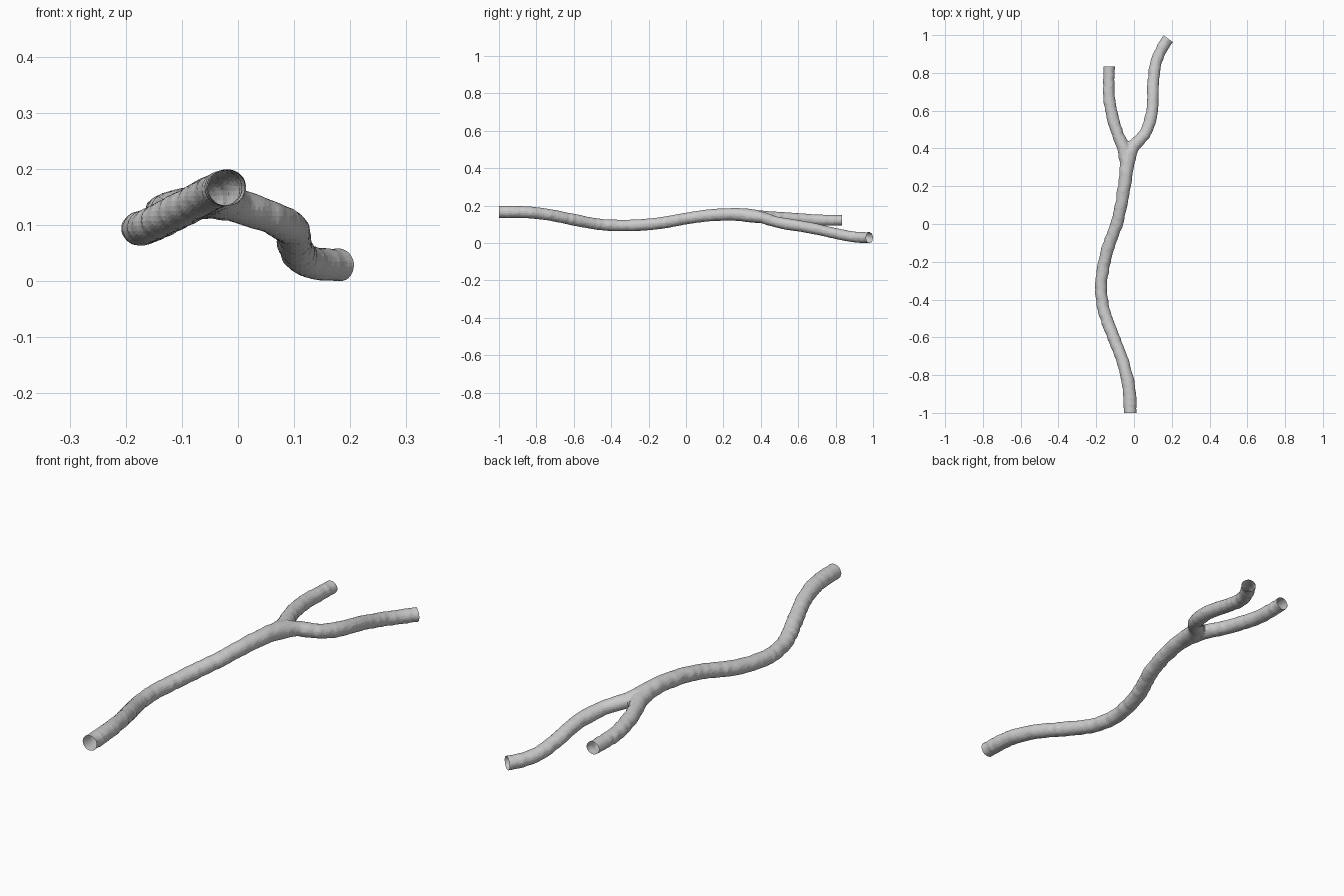
import bpy, bmesh, random
from math import cos, sin, tau
from mathutils import Vector

if "Cube" in bpy.data.objects:
    bpy.data.objects.remove(bpy.data.objects["Cube"])

random.seed(4)
SIDES = 12

def smooth_path(pts, step=0.018):
    """Catmull-Rom through (x, y, z, radius) points."""
    p = [Vector(q) for q in pts]
    p = [2 * p[0] - p[1]] + p + [2 * p[-1] - p[-2]]
    out = []
    for a, b, c, d in zip(p, p[1:], p[2:], p[3:]):
        n = max(2, round((c - b).length / step))
        for i in range(n):
            t = i / n
            out.append(0.5 * (2 * b + (c - a) * t + (2 * a - 5 * b + 4 * c - d) * t * t
                              + (3 * b - a - 3 * c + d) * t ** 3))
    return out + [p[-2]]

def add_tube(bm, pts):
    """Closed tube with slightly uneven rings."""
    path = smooth_path(pts)
    rings = []
    for i, q in enumerate(path):
        c = q.xyz
        t = (path[min(i + 1, len(path) - 1)].xyz - path[max(i - 1, 0)].xyz).normalized()
        side = t.cross(Vector((0, 0, 1))).normalized()
        up = side.cross(t)
        rx = q[3] * random.uniform(0.98, 1.09)
        rz = q[3] * random.uniform(0.96, 1.02)
        c = c + side * random.uniform(-0.002, 0.002)
        rings.append([bm.verts.new(c + side * rx * cos(tau * k / SIDES) + up * rz * sin(tau * k / SIDES))
                      for k in range(SIDES)])
    for a, b in zip(rings, rings[1:]):
        for k in range(SIDES):
            j = (k + 1) % SIDES
            bm.faces.new((a[k], a[j], b[j], b[k]))
    bm.faces.new(rings[0])
    bm.faces.new(rings[-1])

# Centre lines: trunk and two branches, run past the open ends
trunk = [(-.02, -1.05, .172, .034), (-.02, -.97, .172, .034), (-.03, -.85, .17, .033),
         (-.058, -.73, .156, .032), (-.108, -.6, .13, .032), (-.155, -.47, .106, .032),
         (-.174, -.36, .099, .032), (-.165, -.24, .102, .032), (-.138, -.13, .113, .032),
         (-.092, 0, .136, .032), (-.064, .12, .153, .033), (-.045, .25, .159, .035),
         (-.032, .34, .152, .037), (-.026, .385, .147, .035)]
left = [(-.038, .3, .154, .034), (-.055, .4, .148, .033), (-.088, .48, .143, .031),
        (-.113, .56, .138, .031), (-.131, .66, .131, .031), (-.133, .75, .127, .03),
        (-.131, .88, .127, .029)]
right = [(-.035, .31, .153, .034), (-.01, .4, .143, .033), (.04, .455, .126, .031),
         (.077, .52, .11, .031), (.096, .61, .096, .031), (.1, .71, .077, .03),
         (.108, .81, .054, .03), (.132, .9, .038, .03), (.178, .975, .034, .03),
         (.215, 1.02, .034, .03)]
bm = bmesh.new()
for line in (trunk, left, right):
    add_tube(bm, line)
bmesh.ops.recalc_face_normals(bm, faces=bm.faces)
mesh = bpy.data.meshes.new("forked_tube")
bm.to_mesh(mesh)
bm.free()
tube = bpy.data.objects.new("forked_tube", mesh)
bpy.context.collection.objects.link(tube)

# Fuse the three tubes into one skin
rm = tube.modifiers.new("fuse", 'REMESH')
rm.mode = 'VOXEL'
rm.voxel_size = 0.009
sm = tube.modifiers.new("soften", 'SMOOTH')
sm.factor = 0.4
sm.iterations = 2
fused = bpy.data.meshes.new_from_object(tube.evaluated_get(bpy.context.evaluated_depsgraph_get()))
tube.modifiers.clear()
tube.data = fused

# Cut the three ends open
bm = bmesh.new()
bm.from_mesh(fused)
def cut(co, no, keep):
    faces = [f for f in bm.faces if keep(f.calc_center_median())]
    geom = faces + list({e for f in faces for e in f.edges}) + list({v for f in faces for v in f.verts})
    bmesh.ops.bisect_plane(bm, geom=geom, plane_co=co, plane_no=no, clear_outer=True)
cut((0, -1, 0), (0, -1, 0), lambda c: c.y < -.9)
cut((-.13, .833, 0), (0, 1, 0), lambda c: c.x < -.05 and c.y > .7)
cut((.183, .98, 0), (.6, .8, 0), lambda c: c.x > .05 and c.y > .8)

# Stand on the ground
low = min(v.co.z for v in bm.verts)
bmesh.ops.translate(bm, verts=bm.verts, vec=(0, 0, -low))
for f in bm.faces:
    f.smooth = False
bm.to_mesh(fused)
bm.free()
